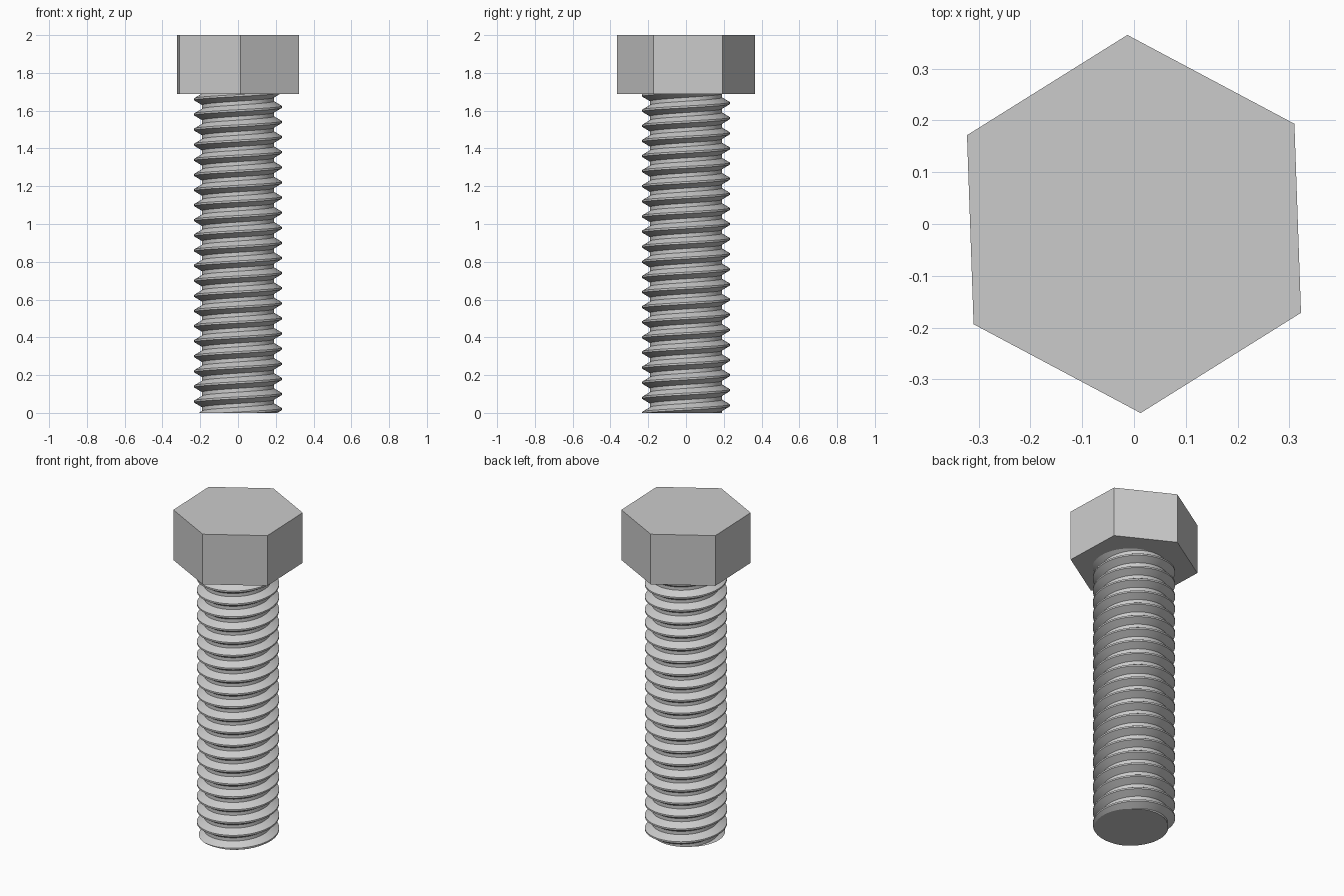
import bpy, bmesh
from math import radians, pi, cos, sin
from mathutils import Matrix

cube = bpy.data.objects.get("Cube")
if cube:
    bpy.data.objects.remove(cube, do_unlink=True)

HEAD_BOTTOM, HEAD_TOP, HEAD_RADIUS = 1.688, 2.0, 0.365
CREST, ROOT, PITCH = 0.232, 0.19, 0.08
STEPS = 64

steel = bpy.data.materials.new("grey_steel")
steel.use_nodes = True
colour = (0.6, 0.6, 0.6, 1)
steel.diffuse_color = colour
steel.node_tree.nodes["Principled BSDF"].inputs["Base Color"].default_value = colour


def make_object(name, bm):
    bmesh.ops.recalc_face_normals(bm, faces=bm.faces)
    mesh = bpy.data.meshes.new(name)
    bm.to_mesh(mesh)
    bm.free()
    mesh.materials.append(steel)
    obj = bpy.data.objects.new(name, mesh)
    bpy.context.collection.objects.link(obj)
    return obj


# Hexagonal head, one corner almost at the back
bm = bmesh.new()
place = Matrix.Translation((0, 0, (HEAD_BOTTOM + HEAD_TOP) / 2)) @ Matrix.Rotation(radians(2), 4, "Z")
bmesh.ops.create_cone(bm, cap_ends=True, segments=6, radius1=HEAD_RADIUS,
                      radius2=HEAD_RADIUS, depth=HEAD_TOP - HEAD_BOTTOM, matrix=place)
# Turn so that a corner lies 2 degrees past the y axis
corner = max(bm.verts, key=lambda v: v.co.y).co
turn = radians(92) - Matrix.Identity(2).col[0].angle_signed(corner.to_2d()) * -1
bmesh.ops.rotate(bm, verts=bm.verts, matrix=Matrix.Rotation(turn, 3, "Z"))
make_object("hex_head", bm)

# Threaded shank: one pitch of profile swept along a right-handed helix
profile = [(CREST, -PITCH / 16), (CREST, PITCH / 16), (ROOT, PITCH * 3 / 8),
           (ROOT, PITCH * 5 / 8), (CREST, PITCH * 15 / 16)]
bm = bmesh.new()
rows = []
for i in range(-2 * STEPS, 23 * STEPS + 1):
    a = 2 * pi * i / STEPS
    rise = PITCH / 4 + PITCH * i / STEPS
    rows.append([bm.verts.new((r * cos(a), r * sin(a), rise + z)) for r, z in profile])
for low, high in zip(rows, rows[1:]):
    for k in range(len(profile) - 1):
        bm.faces.new((low[k], high[k], high[k + 1], low[k + 1]))
bmesh.ops.remove_doubles(bm, verts=bm.verts, dist=0.0001)

# Trim both ends level and close them
for height, direction in ((0, -1), (HEAD_BOTTOM + 0.01, 1)):
    cut = bmesh.ops.bisect_plane(bm, geom=bm.verts[:] + bm.edges[:] + bm.faces[:], dist=0.00001,
                                 plane_co=(0, 0, height), plane_no=(0, 0, direction), clear_outer=True)
    rim = [e for e in cut["geom_cut"] if isinstance(e, bmesh.types.BMEdge) and e.is_boundary]
    bmesh.ops.edgeloop_fill(bm, edges=rim)
shank = make_object("threaded_shank", bm)

bpy.ops.object.select_all(action="DESELECT")
shank.select_set(True)
bpy.context.view_layer.objects.active = shank
bpy.ops.object.shade_smooth_by_angle(angle=radians(30))
